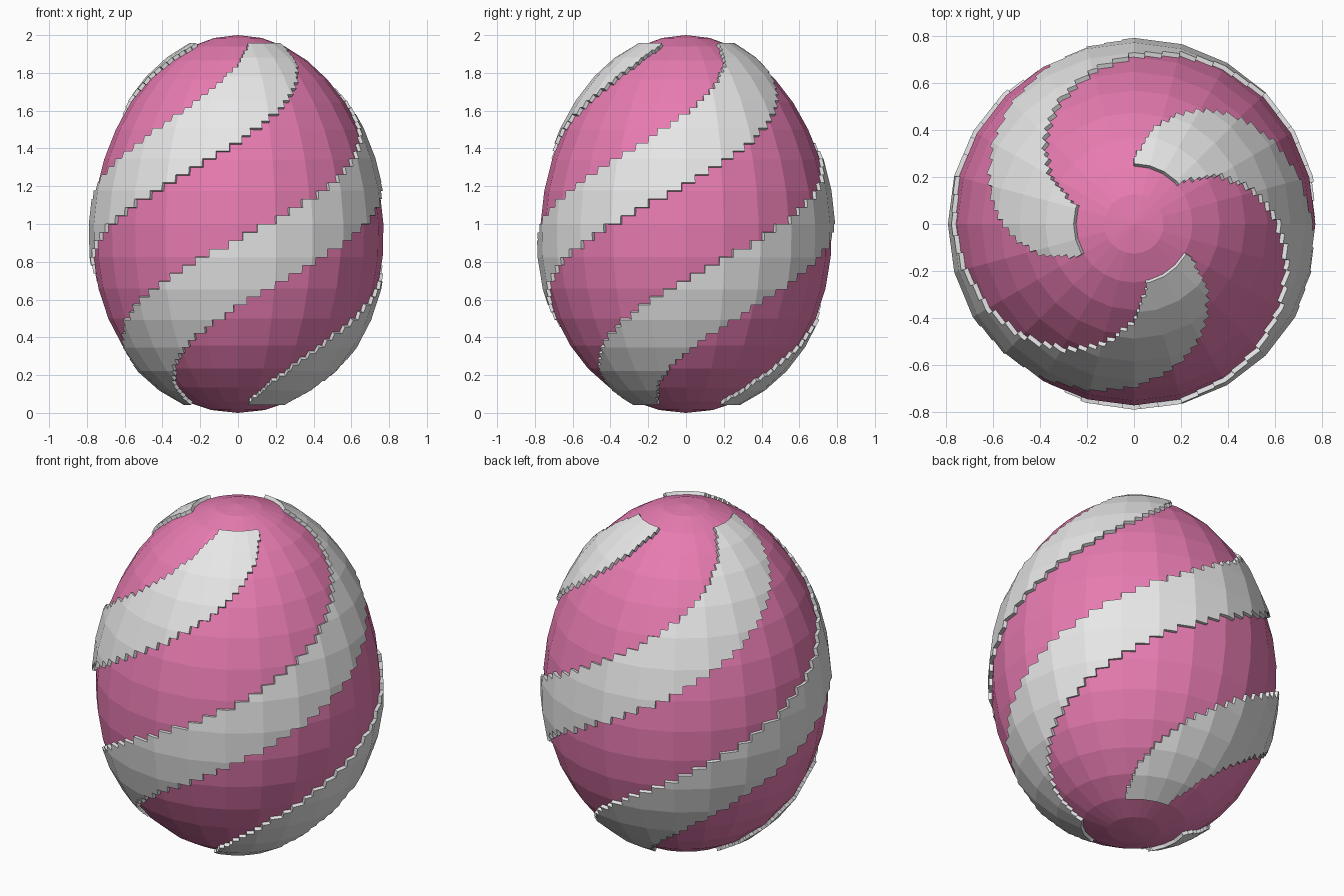
import bpy, bmesh, math
from mathutils import Vector

if "Cube" in bpy.data.objects:
    bpy.data.objects.remove(bpy.data.objects["Cube"], do_unlink=True)

SEGS, RINGS = 24, 18        # facets of the egg
COL_SUB, ROW_SUB = 8, 4     # finer cells that step along the stripe edges
RADIUS, TAPER, LIFT = 0.77, 0.06, 0.02


def material(name, color):
    mat = bpy.data.materials.new(name)
    mat.use_nodes = True
    mat.diffuse_color = (*color, 1)
    bsdf = next(n for n in mat.node_tree.nodes if n.type == 'BSDF_PRINCIPLED')
    bsdf.inputs["Base Color"].default_value = (*color, 1)
    return mat


pink = material("pink", (0.8, 0.2, 0.44))
white = material("white", (0.8, 0.8, 0.8))


def egg_point(seg, ring, lift=0):
    """Corner of an egg facet, optionally lifted along the surface normal."""
    theta = math.pi * ring / RINGS
    az = 2 * math.pi * seg / SEGS
    r = RADIUS * math.sin(theta) * (1 - TAPER * math.cos(theta))
    p = Vector((r * math.cos(az), r * math.sin(az), math.cos(theta)))
    normal = Vector((p.x / RADIUS ** 2, p.y / RADIUS ** 2, p.z)).normalized()
    return p + normal * lift + Vector((0, 0, 1))


def facet_point(col, row):
    """Point of the fine grid, lying on the flat lifted facets."""
    seg, u = divmod(col, COL_SUB)
    ring, v = divmod(row, ROW_SUB)
    u, v = u / COL_SUB, v / ROW_SUB
    top = egg_point(seg, ring, LIFT).lerp(egg_point(seg + 1, ring, LIFT), u)
    low = egg_point(seg, ring + 1, LIFT).lerp(egg_point(seg + 1, ring + 1, LIFT), u)
    return top.lerp(low, v)


def build(name, cells, point, mat):
    """Mesh made of grid cells (column, row)."""
    bm = bmesh.new()
    for c, r in cells:
        corners = ((c, r), (c, r + 1), (c + 1, r + 1), (c + 1, r))
        bm.faces.new([bm.verts.new(point(*k)) for k in corners])
    bmesh.ops.remove_doubles(bm, verts=bm.verts, dist=0.0001)
    bmesh.ops.recalc_face_normals(bm, faces=bm.faces)
    mesh = bpy.data.meshes.new(name)
    bm.to_mesh(mesh)
    bm.free()
    mesh.materials.append(mat)
    obj = bpy.data.objects.new(name, mesh)
    bpy.context.collection.objects.link(obj)
    return obj


# Egg body
build("egg_body", [(c, r) for c in range(SEGS) for r in range(RINGS)],
      egg_point, pink)

# Three raised spiral stripes
cols = SEGS * COL_SUB
width = round(cols * 48 / 360)
first, last = 2 * ROW_SUB, (RINGS - 2) * ROW_SUB
span = 2 * math.cos(math.pi * first / (RINGS * ROW_SUB))
for i, name in enumerate(("stripe_a", "stripe_b", "stripe_c")):
    cells = []
    for row in range(first, last):
        z = math.cos(math.pi * (row + 0.5) / (RINGS * ROW_SUB))
        t = 0.5 - z / span
        edge = 330 - 240 * t + 5 * math.sin(2 * math.pi * t) + 120 * i
        end = round(edge * cols / 360)
        cells += [(c % cols, row) for c in range(end - width, end)]
    stripe = build(name, cells, facet_point, white)
    # Point the normals outward so the thickness goes into the egg
    if sum(p.normal.dot(p.center - Vector((0, 0, 1))) for p in stripe.data.polygons) < 0:
        stripe.data.flip_normals()
    solid = stripe.modifiers.new("thickness", 'SOLIDIFY')
    solid.thickness = 2 * LIFT
    solid.offset = -1
